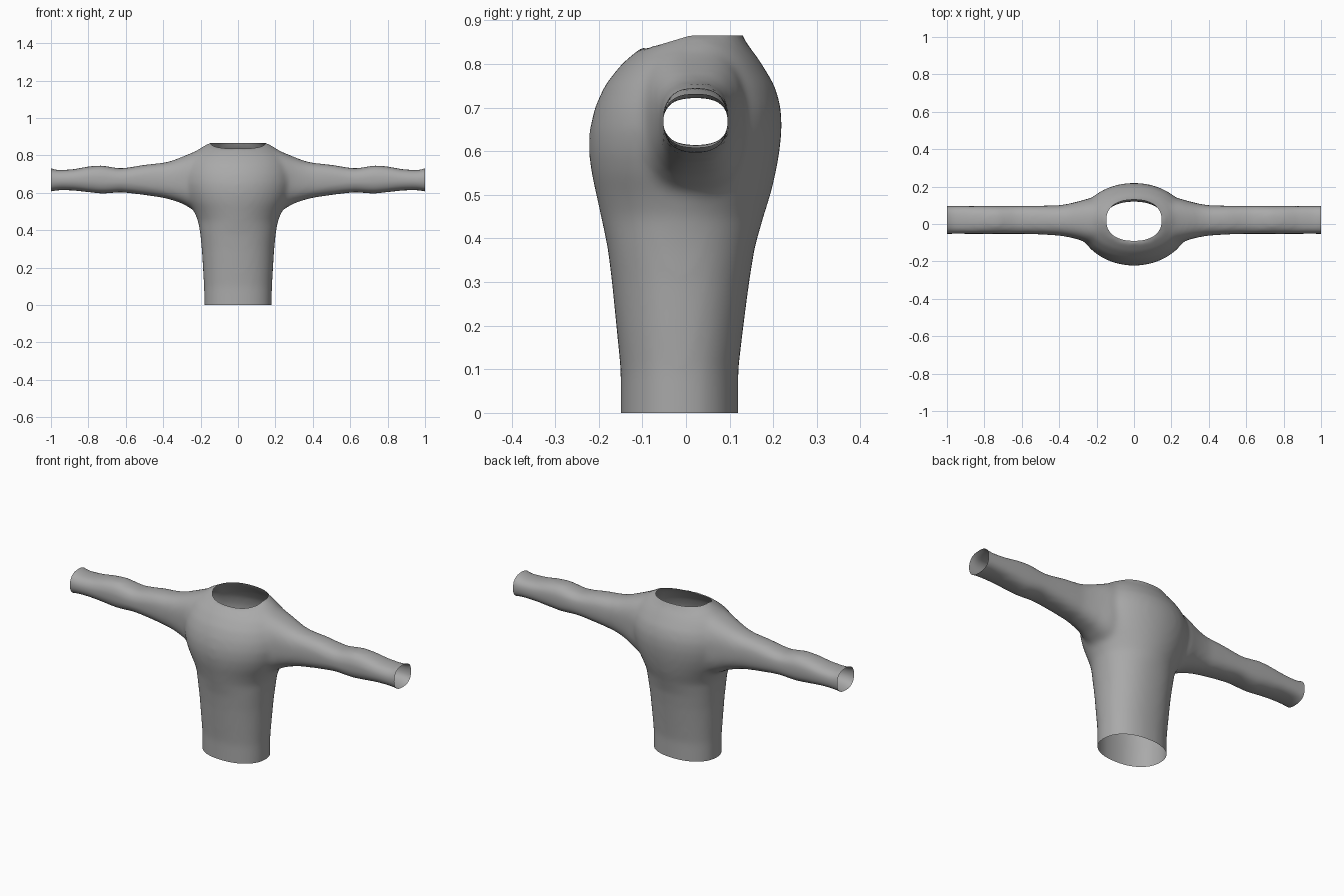
import bpy, bmesh, math
from mathutils import Vector

if "Cube" in bpy.data.objects:
    bpy.data.objects.remove(bpy.data.objects["Cube"])

SEG = 48


def sgn_pow(v, p):
    return math.copysign(abs(v) ** p, v)


def loft(bm, rings):
    """Closed skin through rings of points."""
    loops = [[bm.verts.new(p) for p in r] for r in rings]
    for a, b in zip(loops, loops[1:]):
        for i in range(SEG):
            j = (i + 1) % SEG
            bm.faces.new((a[i], a[j], b[j], b[i]))
    bm.faces.new(loops[0][::-1])
    bm.faces.new(loops[-1])


def oval(lo1, hi1, lo2, hi2, n):
    """Superellipse points between two pairs of limits."""
    pts = []
    for k in range(SEG):
        t = 2 * math.pi * k / SEG
        pts.append(((lo1 + hi1) / 2 + (hi1 - lo1) / 2 * sgn_pow(math.cos(t), 2 / n),
                    (lo2 + hi2) / 2 + (hi2 - lo2) / 2 * sgn_pow(math.sin(t), 2 / n)))
    return pts


bm = bmesh.new()

# torso: height, half width, front y, back y
torso = [(-.06, .18, -.15, .12), (.1, .182, -.15, .12), (.2, .188, -.16, .132),
         (.3, .194, -.17, .145), (.38, .202, -.18, .158), (.45, .214, -.195, .178),
         (.5, .235, -.206, .194), (.55, .262, -.217, .206), (.6, .282, -.223, .215),
         (.65, .292, -.221, .220), (.7, .292, -.209, .218), (.75, .278, -.187, .204),
         (.8, .25, -.148, .174), (.84, .2, -.10, .146), (.87, .15, -.06, .122),
         (.89, .09, -.02, .09)]
loft(bm, [[(x, y, z) for x, y in oval(-w, w, f, b, 2.2 if z < .45 else 2.0)]
          for z, w, f, b in torso])

# sleeves: distance out, bottom z, top z, front y, back y
sleeve = [(.1, .47, .84, -.1, .13), (.2, .49, .835, -.11, .14), (.25, .515, .812, -.1, .135),
          (.3, .543, .792, -.082, .12), (.35, .56, .772, -.07, .108), (.4, .573, .76, -.062, .1),
          (.5, .588, .75, -.056, .098), (.58, .598, .736, -.053, .097), (.63, .603, .73, -.053, .097),
          (.68, .598, .738, -.053, .097), (.73, .595, .747, -.053, .097), (.8, .603, .741, -.053, .097),
          (.88, .612, .726, -.053, .097), (.94, .614, .722, -.053, .097), (.975, .612, .722, -.053, .097),
          (1.01, .604, .737, -.053, .097), (1.05, .6, .745, -.053, .097)]
for s in (-1, 1):
    loft(bm, [[(s * x, y, z) for y, z in oval(f, b, lo, hi, 2.6)]
              for x, lo, hi, f, b in sleeve])
bmesh.ops.recalc_face_normals(bm, faces=bm.faces)
mesh = bpy.data.meshes.new("shirt")
bm.to_mesh(mesh)
bm.free()
shirt = bpy.data.objects.new("shirt", mesh)
bpy.context.collection.objects.link(shirt)

# fuse the parts into one soft skin
rem = shirt.modifiers.new("fuse", 'REMESH')
rem.mode = 'VOXEL'
rem.voxel_size = .013
smo = shirt.modifiers.new("soften", 'SMOOTH')
smo.factor = .5
smo.iterations = 12
dg = bpy.context.evaluated_depsgraph_get()
skin = bpy.data.meshes.new_from_object(shirt.evaluated_get(dg))
shirt.modifiers.clear()
shirt.data = skin

bm = bmesh.new()
bm.from_mesh(skin)
# open hem and cuffs
for co, no in (((0, 0, 0), (0, 0, -1)), ((1, 0, 0), (1, 0, 0)), ((-1, 0, 0), (-1, 0, 0))):
    bmesh.ops.bisect_plane(bm, geom=bm.verts[:] + bm.edges[:] + bm.faces[:],
                           plane_co=co, plane_no=no, clear_outer=True)

# open neck
RX, RY, CY = .148, .11, .02


def neck(v):
    return (abs(v.co.x / RX) ** 2.3 + abs((v.co.y - CY) / RY) ** 2.3) ** (1 / 2.3)


bmesh.ops.delete(bm, geom=[v for v in bm.verts if v.co.z > .78 and neck(v) < 1],
                 context='VERTS')
rim = [v for v in bm.verts if v.is_boundary and v.co.z > .78 and abs(v.co.x) < .4]
for v in rim:
    k = neck(v)
    v.co.x /= k
    v.co.y = CY + (v.co.y - CY) / k
    v.co.z = .865 - .03 * min(1, max(0, (.01 - v.co.y) / .1))
near = [v for v in bm.verts if v.co.z > .78 and not v.is_boundary and neck(v) < 1.25]
for _ in range(4):
    bmesh.ops.smooth_vert(bm, verts=near, factor=.5, use_axis_x=True, use_axis_y=True, use_axis_z=True)
for f in bm.faces:
    f.smooth = True
bm.to_mesh(skin)
bm.free()

# cloth colour
mat = bpy.data.materials.new("grey cloth")
mat.diffuse_color = (.4, .4, .4, 1)
mat.use_nodes = True
mat.node_tree.nodes["Principled BSDF"].inputs["Base Color"].default_value = mat.diffuse_color
skin.materials.clear()
skin.materials.append(mat)
